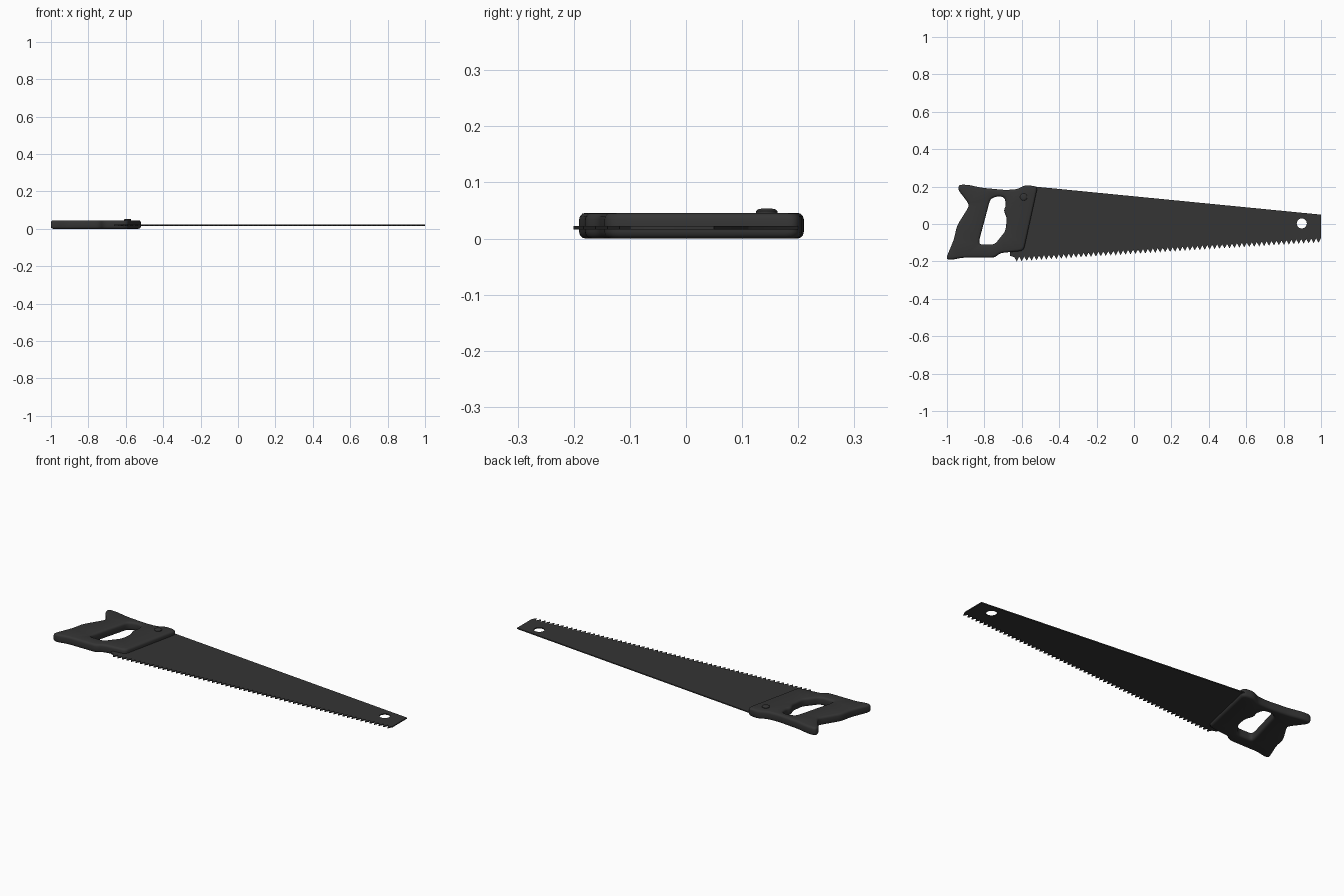
import bpy, bmesh, math
from mathutils import Vector

if "Cube" in bpy.data.objects:
    bpy.data.objects.remove(bpy.data.objects["Cube"])

dark = bpy.data.materials.new("dark_grey")
dark.diffuse_color = (0.035, 0.035, 0.035, 1)
dark.use_nodes = True
dark.node_tree.nodes["Principled BSDF"].inputs["Base Color"].default_value = dark.diffuse_color


def offset(pts, d):
    # Inset a clockwise outline by d (negative grows it)
    out = []
    for i, p in enumerate(pts):
        e1 = (p - pts[i - 1]).normalized()
        e2 = (pts[(i + 1) % len(pts)] - p).normalized()
        n1, n2 = Vector((e1.y, -e1.x)), Vector((e2.y, -e2.x))
        out.append(p + (n1 + n2) * d / (1 + n1.dot(n2)))
    return out


def rounded(pts, r=0.022, seg=4):
    # Replace each corner with a short curve
    out = []
    for i, p in enumerate(pts):
        a, b = pts[i - 1] - p, pts[(i + 1) % len(pts)] - p
        s = p + a.normalized() * min(r, a.length * 0.4)
        e = p + b.normalized() * min(r, b.length * 0.4)
        for k in range(seg + 1):
            t = k / seg
            out.append(s * (1 - t) ** 2 + p * 2 * t * (1 - t) + e * t * t)
    return out


def plate(name, layers):
    # layers: list of (z, [outline, hole]); walls between layers, filled caps
    bm = bmesh.new()
    rings = [[[bm.verts.new((p.x, p.y, z)) for p in lp] for lp in loops] for z, loops in layers]
    for lo, hi in zip(rings, rings[1:]):
        for A, B in zip(lo, hi):
            for i in range(len(A)):
                bm.faces.new((A[i - 1], A[i], B[i], B[i - 1]))
    for ring in (rings[0], rings[-1]):
        edges = [bm.edges.get((lp[i - 1], lp[i])) for lp in ring for i in range(len(lp))]
        bmesh.ops.triangle_fill(bm, edges=edges, use_beauty=True, normal=(0, 0, 1))
    bmesh.ops.recalc_face_normals(bm, faces=bm.faces)
    return finish(name, bm)


def finish(name, bm):
    me = bpy.data.meshes.new(name)
    bm.to_mesh(me)
    bm.free()
    ob = bpy.data.objects.new(name, me)
    bpy.context.collection.objects.link(ob)
    me.materials.append(dark)
    bpy.ops.object.select_all(action='DESELECT')
    bpy.context.view_layer.objects.active = ob
    ob.select_set(True)
    bpy.ops.object.shade_smooth_by_angle(angle=math.radians(35))
    return ob


# Handle: outline and grip hole, both clockwise, with rounded rims
outer = [Vector(p) for p in (
    (-0.935, 0.21), (-0.89, 0.21), (-0.81, 0.193), (-0.69, 0.182), (-0.625, 0.185),
    (-0.58, 0.209), (-0.515, 0.2), (-0.59, -0.143), (-0.715, -0.155), (-0.745, -0.18),
    (-0.92, -0.18), (-0.975, -0.192), (-1.006, -0.187), (-0.962, -0.08), (-0.947, -0.01),
    (-0.885, 0.09), (-0.885, 0.11), (-0.942, 0.185))]
grip = [Vector(p) for p in (
    (-0.768, 0.135), (-0.725, 0.15), (-0.692, 0.142), (-0.684, 0.1), (-0.697, 0.072),
    (-0.679, 0.03), (-0.688, -0.04), (-0.715, -0.072), (-0.745, -0.11), (-0.827, -0.11),
    (-0.827, -0.085))]
H, B = 0.046, 0.012
profile = []
for k in range(4):
    a = math.pi / 2 * k / 3
    profile.append((B * (1 - math.sin(a)), B * (1 - math.cos(a))))
profile += [(d, H - z) for d, z in reversed(profile)]
plate("handle", [(z, [rounded(offset(outer, d)), rounded(offset(grip, -d))]) for d, z in profile])

# Blade: tapered sheet with a toothed lower edge and a hanging hole
TEETH = 62
blade = [(-0.58, 0.18), (-0.53, 0.2), (1.0, 0.05)]
for i in range(TEETH):
    t = 1 - i / TEETH
    x, step = -0.64 + 1.64 * t, 1.64 / TEETH
    y = -0.177 + 0.102 * t
    blade += [(x, y), (x - step * 0.5, y - 0.025)]
blade += [(-0.64, -0.177), (-0.663, -0.17), (-0.663, -0.145)]
hang = [(0.897 + 0.027 * math.cos(a * math.pi / 12), 0.003 + 0.027 * math.sin(a * math.pi / 12))
        for a in range(24)]
loops = [[Vector(p) for p in blade], [Vector(p) for p in hang]]
plate("blade", [(0.016, loops), (0.022, loops)])

# Screw: low domed head on the handle
bm = bmesh.new()
prev = None
for r, z in ((0.019, 0.04), (0.019, 0.049), (0.016, 0.052), (0.009, 0.0535)):
    ring = [bm.verts.new((-0.59 + r * math.cos(a * math.pi / 12),
                          0.144 + r * math.sin(a * math.pi / 12), z)) for a in range(24)]
    if prev:
        for i in range(24):
            bm.faces.new((prev[i - 1], prev[i], ring[i], ring[i - 1]))
    else:
        bm.faces.new(ring[::-1])
    prev = ring
bm.faces.new(prev)
finish("screw", bm)
